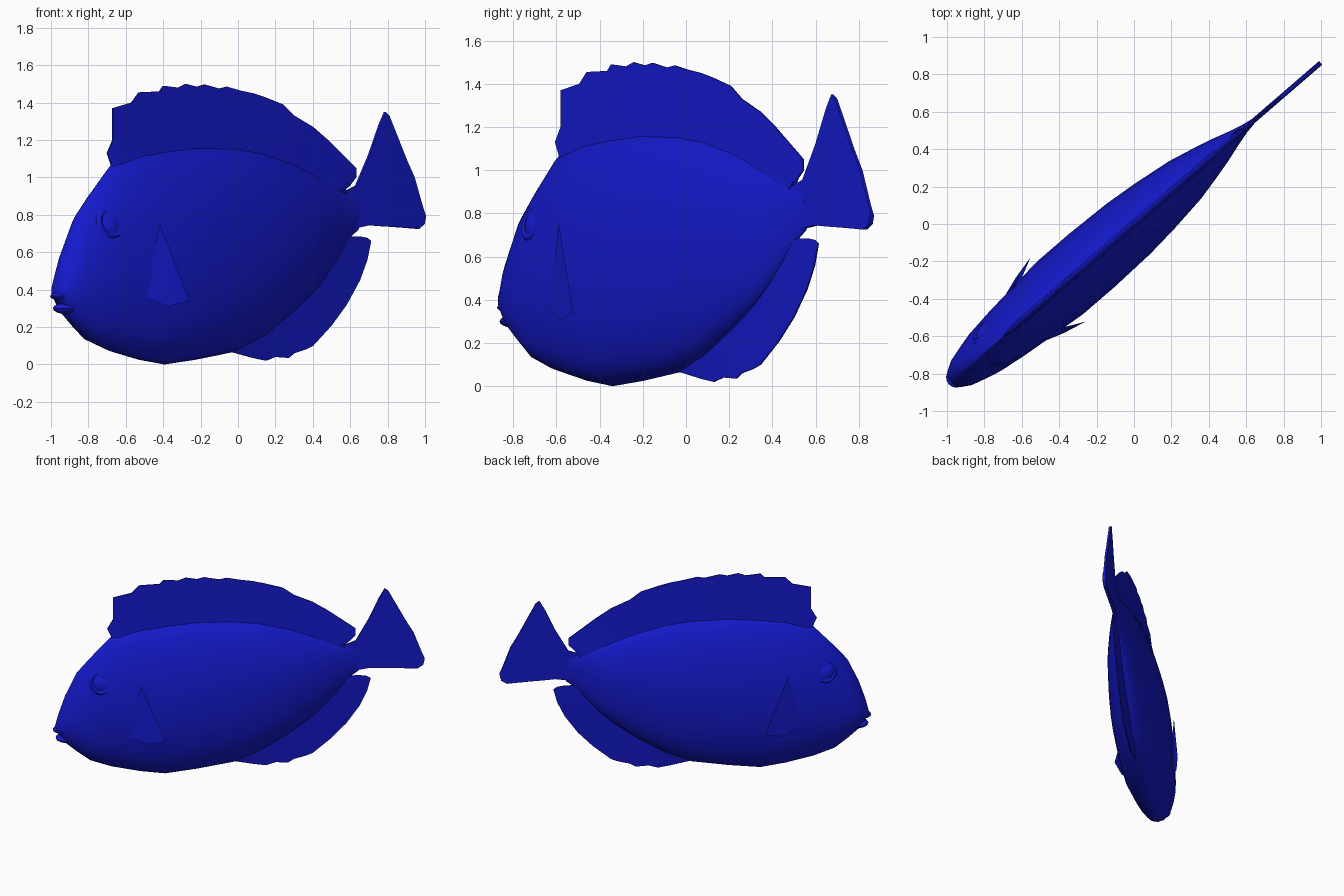
import bpy, bmesh, math
from mathutils import Vector

if "Cube" in bpy.data.objects:
    bpy.data.objects.remove(bpy.data.objects["Cube"])

# The fish is built along local x, then turned onto its diagonal heading
HEADING = math.radians(40.8)
C = math.cos(HEADING)
blue = bpy.data.materials.new("deep_blue")
blue.diffuse_color = (0.007, 0.01, 0.6, 1)
blue.use_nodes = True
blue.node_tree.nodes["Principled BSDF"].inputs["Base Color"].default_value = blue.diffuse_color


def finish(name, bm, angle=35, mirror=False):
    bmesh.ops.recalc_face_normals(bm, faces=bm.faces)
    me = bpy.data.meshes.new(name)
    bm.to_mesh(me)
    bm.free()
    ob = bpy.data.objects.new(name, me)
    bpy.context.collection.objects.link(ob)
    me.materials.append(blue)
    ob.rotation_euler.z = HEADING
    bpy.ops.object.select_all(action='DESELECT')
    ob.select_set(True)
    bpy.context.view_layer.objects.active = ob
    bpy.ops.object.shade_smooth_by_angle(angle=math.radians(angle))
    if mirror:
        ob.modifiers.new("mirror", 'MIRROR').use_axis = (False, True, False)
    return ob


def loft(bm, rings):
    vs = [[bm.verts.new(p) for p in r] for r in rings]
    n = len(rings[0])
    for a, b in zip(vs, vs[1:]):
        for i in range(n):
            j = (i + 1) % n
            bm.faces.new((a[i], a[j], b[j], b[i]))
    bm.faces.new(vs[0])
    bm.faces.new(vs[-1])


def along(pts, f):
    """Point at length fraction f of a polyline."""
    pts = [Vector(p) for p in pts]
    lens = [(b - a).length for a, b in zip(pts, pts[1:])]
    d = f * sum(lens)
    for a, b, l in zip(pts, pts[1:], lens):
        if d <= l:
            return a.lerp(b, d / l)
        d -= l
    return pts[-1]


def fin(name, base, edge, root=0.02, tip=0.004, paired=False):
    """Wedge-shaped blade from a root line to an outer edge, in front-view x and z."""
    rings, total, run = [], 0, 0
    total = sum((Vector(b) - Vector(a)).length for a, b in zip(edge, edge[1:]))
    for i, e in enumerate(edge):
        if i:
            run += (Vector(e) - Vector(edge[i - 1])).length
        b = base[i] if paired else along(base, run / total)
        rings.append([(b[0] / C, -root, b[1]), (b[0] / C, root, b[1]),
                      (e[0] / C, tip, e[1]), (e[0] / C, -tip, e[1])])
    bm = bmesh.new()
    loft(bm, rings)
    return finish(name, bm)


# Body: position, top, bottom, half width
stations = [(-1.29, .40, .355, .03), (-1.27, .48, .34, .055), (-1.22, .63, .265, .085),
            (-1.14, .80, .195, .108), (-1.05, .905, .125, .13), (-.9, 1.065, .07, .15),
            (-.7, 1.125, .025, .17), (-.52, 1.15, 0, .187), (-.3, 1.17, .025, .187),
            (-.04, 1.165, .065, .178), (.15, 1.14, .14, .16), (.36, 1.085, .27, .132),
            (.5, 1.035, .37, .1), (.6, .995, .46, .075), (.7, .955, .57, .045),
            (.78, .925, .67, .024), (.85, .92, .72, .012)]
rings = []
for s, top, bot, w in stations:
    mid = bot + (top - bot) * (0.38 + 0.12 * (s + 1.29) / 2.14)
    ring = []
    for k in range(24):
        a = 2 * math.pi * k / 24
        c, z = math.cos(a), math.sin(a)
        p = 1.35 if z > 0 else 0.85
        t = math.copysign(abs(c) ** p, c) * w
        ring.append((s, t, mid + z * ((top - mid) if z > 0 else (mid - bot))))
    rings.append(ring)
bm = bmesh.new()
loft(bm, rings)
finish("body", bm, 50)

# Lips
for name, s, z, size in (("upper_lip", -1.255, .365, (.055, .055, .022)),
                         ("lower_lip", -1.215, .30, (.075, .065, .03))):
    bm = bmesh.new()
    bmesh.ops.create_uvsphere(bm, u_segments=16, v_segments=8, radius=1)
    bmesh.ops.scale(bm, vec=size, verts=bm.verts)
    bmesh.ops.translate(bm, vec=(s, 0, z), verts=bm.verts)
    finish(name, bm)

# Dorsal fin with a scalloped edge
fin("dorsal_fin",
    [(-.67, 1.04), (-.5, 1.1), (-.3, 1.14), (-.04, 1.14), (.23, 1.08), (.45, .97), (.57, .91)],
    [(-.68, 1.07), (-.70, 1.13), (-.67, 1.2), (-.67, 1.37), (-.57, 1.4), (-.53, 1.455),
     (-.42, 1.46), (-.4, 1.49), (-.32, 1.48), (-.28, 1.5), (-.22, 1.485), (-.18, 1.497),
     (-.1, 1.475), (-.06, 1.485), (.01, 1.465), (.08, 1.45), (.14, 1.43), (.24, 1.39),
     (.3, 1.33), (.4, 1.27), (.48, 1.2), (.55, 1.13), (.63, 1.05), (.63, 1.0),
     (.6, .96), (.57, .94)])

# Anal fin
fin("anal_fin",
    [(-.03, .09), (.11, .16), (.27, .3), (.43, .47), (.54, .63), (.59, .71)],
    [(-.03, .065), (.08, .035), (.15, .02), (.2, .04), (.27, .035), (.3, .06), (.36, .08),
     (.4, .1), (.5, .21), (.58, .32), (.65, .45), (.69, .56), (.71, .66), (.69, .677),
     (.65, .685), (.59, .685)], root=0.015)

# Tail fin
fin("tail_fin",
    [(.57, .69), (.63, .73), (.70, .745), (.755, .74), (.785, .738), (.805, .737), (.9, .73),
     (.96, .725), (.99, .75), (.998, .79)],
    [(.57, .925), (.63, .955), (.70, 1.12), (.755, 1.28), (.785, 1.35), (.805, 1.33), (.9, 1.09),
     (.94, 1.0), (.985, .84), (.998, .80)], root=0.013, tip=0.008, paired=True)

# Pectoral fins: thin blades swept outward
outer = [(-.703, -.172, .755), (-.793, -.154, .36), (-.666, -.196, .31), (-.537, -.226, .34)]
bm = bmesh.new()
a = [bm.verts.new(p) for p in outer]
inner = bm.verts.new((-.69, -.15, .42))
bm.faces.new((a[0], a[1], a[2]))
bm.faces.new((a[0], a[2], a[3]))
for i in range(4):
    bm.faces.new((a[i], inner, a[(i + 1) % 4]))
finish("pectoral_fins", bm, mirror=True)

# Eyes: raised ring with a domed centre
profile = [(.085, .0), (.088, .035), (.07, .05), (.055, .044), (.035, .056), (.012, .06)]
bm = bmesh.new()
loft(bm, [[(-.98 + r * math.cos(k * math.pi / 8), -.055 - h - .13 * r * math.cos(k * math.pi / 8)
            + .3 * r * math.sin(k * math.pi / 8),
            .755 + r * math.sin(k * math.pi / 8)) for k in range(16)] for r, h in profile])
finish("eyes", bm, mirror=True)
